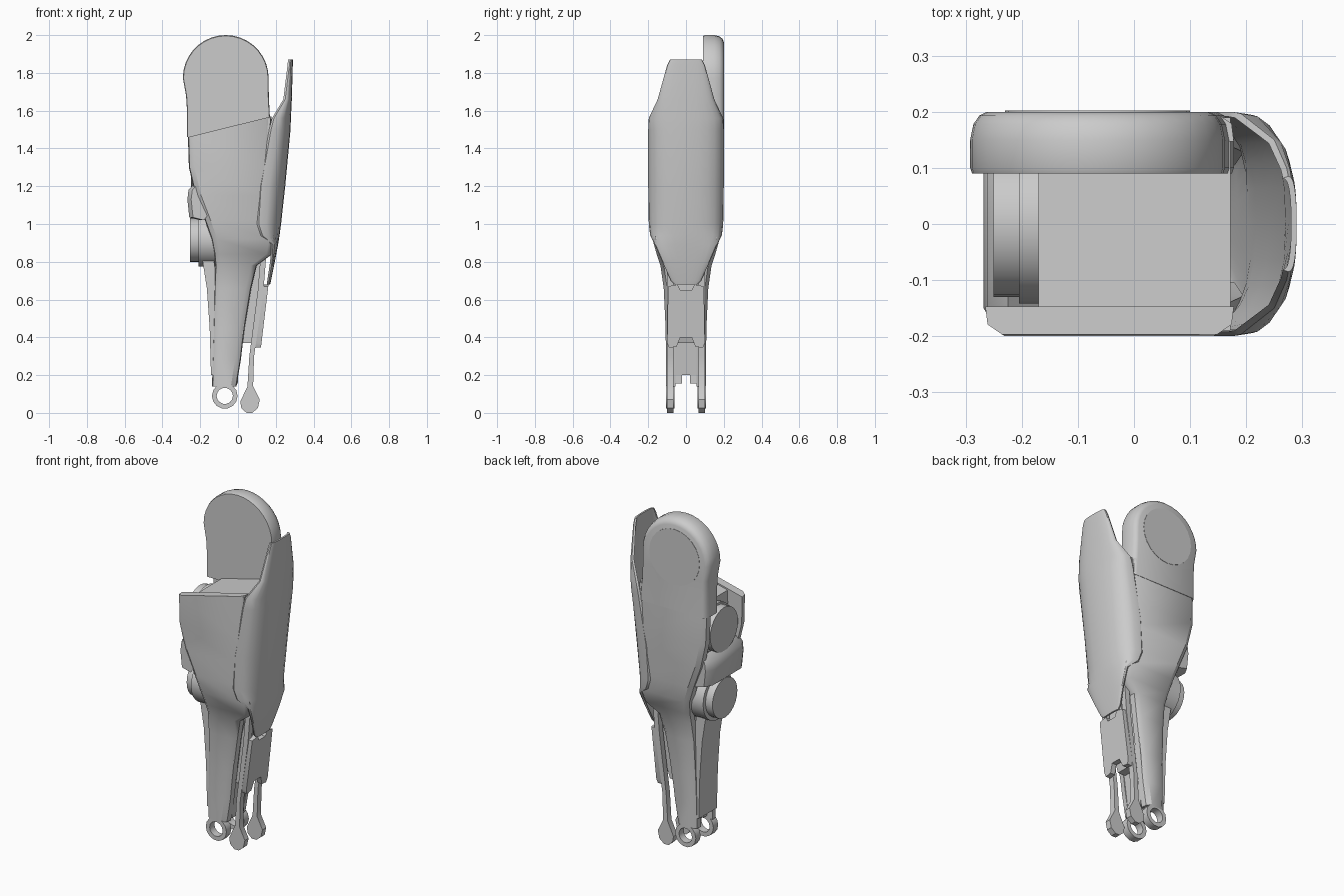
import bpy, bmesh
from math import sin, cos, pi, copysign, radians

if "Cube" in bpy.data.objects:
    bpy.data.objects.remove(bpy.data.objects["Cube"], do_unlink=True)

grey = bpy.data.materials.new("plain grey")
grey.use_nodes = True
grey.diffuse_color = (0.6, 0.6, 0.6, 1)
grey.node_tree.nodes["Principled BSDF"].inputs["Base Color"].default_value = (0.6, 0.6, 0.6, 1)


def loft(name, loops, ring=False, angle=35):
    """Skin a row of equal loops; cap the ends unless it closes as a ring."""
    bm = bmesh.new()
    rows = [[bm.verts.new(p) for p in loop] for loop in loops]
    n = len(rows[0])
    pairs = list(zip(rows, rows[1:])) + ([(rows[-1], rows[0])] if ring else [])
    for a, b in pairs:
        for i in range(n):
            j = (i + 1) % n
            bm.faces.new((a[i], a[j], b[j], b[i]))
    if not ring:
        bm.faces.new(rows[0])
        bm.faces.new(rows[-1])
    bmesh.ops.recalc_face_normals(bm, faces=bm.faces[:])
    mesh = bpy.data.meshes.new(name)
    bm.to_mesh(mesh)
    bm.free()
    mesh.materials.append(grey)
    ob = bpy.data.objects.new(name, mesh)
    bpy.context.collection.objects.link(ob)
    bpy.ops.object.select_all(action='DESELECT')
    ob.select_set(True)
    bpy.context.view_layer.objects.active = ob
    bpy.ops.object.shade_smooth_by_angle(angle=radians(angle))
    return ob


def extrude(name, pts, a, b, axis):
    place = (lambda d, p: (d, p[0], p[1])) if axis == 'x' else (lambda d, p: (p[0], d, p[1]))
    return loft(name, [[place(d, p) for p in pts] for d in (a, b)])


def circle(cx, cz, r, n=24):
    return [(cx + r * cos(2 * pi * i / n), cz + r * sin(2 * pi * i / n)) for i in range(n)]


def box(name, x0, x1, y0, y1, z0, z1):
    return extrude(name, [(x0, z0), (x1, z0), (x1, z1), (x0, z1)], y0, y1, 'y')


# Side shells: height at left, height at right, left x, right x, half depth
SHELL = [(1.46, 1.57, -.265, .178, .197), (1.3, 1.3, -.26, .17, .2),
         (1.15, 1.15, -.225, .165, .197), (1.02, 1.02, -.175, .17, .19),
         (.92, .92, -.14, .195, .178), (.84, .84, -.125, .18, .155),
         (.78, .78, -.12, .10, .135), (.66, .66, -.125, .07, .118),
         (.45, .45, -.13, .035, .108), (.28, .28, -.135, .015, .106),
         (.14, .14, -.137, -.008, .105)]


def shell_loop(zl, zr, x0, x1, hy, side):
    pts = [(x0, hy - .05), (x0 + .004, hy - .018), (x0 + .03, hy),
           (x1 - .03, hy), (x1 - .004, hy - .018), (x1, hy - .05)]
    return [(x, side * y, zl + (zr - zl) * (x - x0) / (x1 - x0)) for x, y in pts]


for side, label in ((-1, "front"), (1, "back")):
    loft(label + "_shell", [shell_loop(*s, side) for s in SHELL])

    # Pivot eye at the foot of each shell
    loops = []
    for i in range(14):
        c, s = cos(2 * pi * i / 14), sin(2 * pi * i / 14)
        loops.append([(-.07 + r * c, side * y, .09 + r * s)
                      for r, y in ((.043, .06), (.068, .06), (.068, .105), (.043, .105))])
    loft(label + "_pivot_eye", loops, ring=True)

    # Slim push rod with a bulb end
    rod = [(.12, .84), (.15, .84), (.135, .65), (.085, .3), (.08, .14), (.115, .07),
           (.105, .025), (.075, 0), (.045, 0), (.018, .025), (.012, .06), (.05, .14),
           (.06, .3), (.105, .65)]
    extrude(label + "_rod", rod, side * .065, side * .1, 'y')

    # Small prongs under the core
    box(label + "_prong", -.1, 0, side * .02, side * .055, .155, .22)

# Solid core between the shells
CORE = [(1.475, 1.56, -.17, .172, .19), (1.2, 1.2, -.17, .155, .19),
        (1.02, 1.02, -.15, .155, .18), (.9, .9, -.11, .17, .16),
        (.8, .8, -.1, .09, .12), (.66, .66, -.1, .06, .1),
        (.36, .36, -.11, .02, .09), (.2, .2, -.1, 0, .055)]
loft("core", [[(x0, -h, zl), (x1, -h, zr), (x1, h, zr), (x0, h, zl)]
              for zl, zr, x0, x1, h in CORE])

# Round paddle rising from the back shell
arc = [(-.065 + .227 * cos(a), 1.773 + .227 * sin(a))
       for a in [pi * i / 18 for i in range(19)]]
outline = arc + [(-.275, 1.68), (-.27, 1.6), (-.27, 1.46), (.178, 1.46), (.168, 1.58), (.163, 1.68)]


def paddle_loop(y, k):
    return [(-.06 + (x + .06) * k, y, 1.72 + (z - 1.72) * (k if z > 1.72 else 1))
            for x, z in outline]


loft("paddle", [paddle_loop(y, k) for y, k in
                ((.09, .985), (.1, 1), (.15, 1), (.178, .975), (.193, .93), (.2, .87))], angle=40)
extrude("paddle_disc", circle(-.065, 1.775, .165), .19, .202, 'y')

# Curved outer guard: height, outer x, edge x, half width
GUARD = [(1.87, .29, .275, .085), (1.84, .29, .272, .1), (1.66, .285, .25, .15),
         (1.56, .28, .19, .197), (1.5, .278, .175, .2), (1.2, .25, .122, .2),
         (1.0, .228, .11, .197), (.94, .22, .13, .19), (.89, .212, .185, .165),
         (.8, .195, .18, .125), (.7, .175, .165, .08), (.68, .17, .163, .06)]


def guard_loop(z, xo, xe, hy):
    arc = []
    for i in range(13):
        t = -pi / 2 + pi * i / 12
        arc.append((xe + (xo - xe) * abs(cos(t)) ** .8, hy * copysign(abs(sin(t)) ** .8, t), z))
    return arc + [(x - .01, y * .96, z) for x, y, z in reversed(arc)]


loft("outer_guard", [guard_loop(*s) for s in GUARD])

# Round motors on the open side
extrude("upper_motor", circle(0, 1.32, .13), -.25, -.1, 'x')
extrude("upper_motor_collar", circle(0, 1.32, .142), -.205, -.1, 'x')
extrude("lower_motor", circle(0, .915, .117), -.255, -.1, 'x')
extrude("lower_motor_collar", circle(0, .915, .14), -.21, -.08, 'x')

# Flap between the motors
flap = [(-.225, 1.22), (-.262, 1.18), (-.268, 1.13), (-.258, 1.035), (-.2, 1.02), (-.14, 1.1)]
loft("motor_flap", [[(x + dx, y, z) for x, z in flap]
                    for y, dx in ((-.185, .02), (-.15, 0), (.12, 0), (.165, .025))])

# Long plate closing the open side of the lower leg
PLATE = [(.82, -.19), (.66, -.165), (.45, -.15), (.2, -.143)]
loft("lower_plate", [[(x, -.085, z), (x, .085, z), (x + .06, .085, z), (x + .06, -.085, z)]
                     for z, x in PLATE])

# Notched small guard behind the rods, leaning outward
half = [(.03, .65), (.045, .68), (.095, .67), (.1, .37), (.09, .345), (.05, .35), (.03, .4)]
notched = half + [(-y, z) for y, z in reversed(half)]
loft("small_guard", [[(d + .12 * (z - .35), y, z) for y, z in notched] for d in (.092, .122)])

# Link filling the gap between core and small guard
loft("guard_link", [[(x0, -.05, z), (x1, -.05, z), (x1, .05, z), (x0, .05, z)]
                    for z, x0, x1 in ((.8, .05, .13), (.64, .04, .13), (.5, .02, .115), (.37, .01, .07))])
